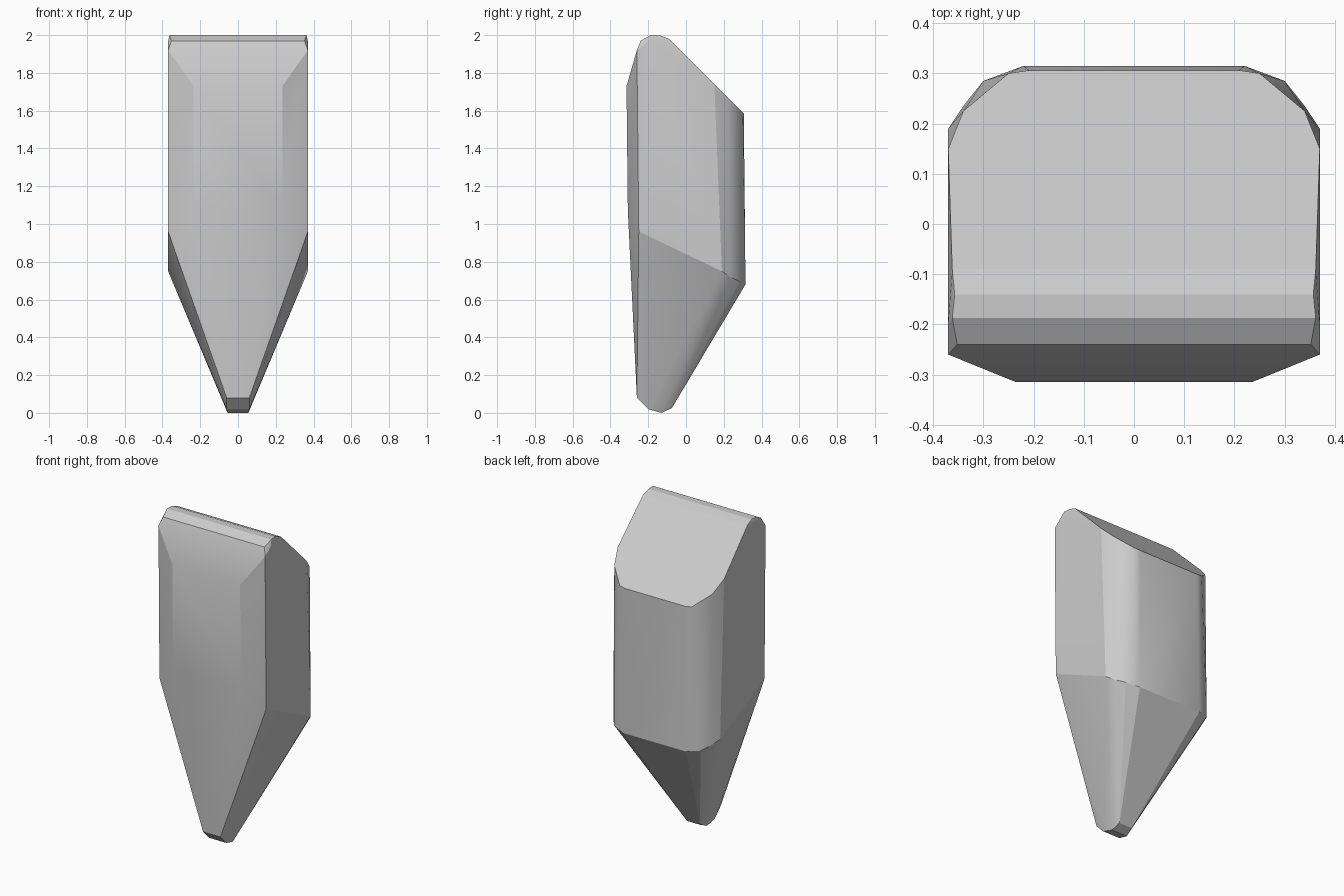
import bpy, bmesh, math

if "Cube" in bpy.data.objects:
    bpy.data.objects.remove(bpy.data.objects["Cube"])

# Half outline of the stake; every point is mirrored across x
front_panel = [(.235, -.315, 1.73), (.235, -.308, 1.075)]
front_corner = [(.37, -.26, 1.92), (.37, -.25, .96)]
rounded_top = [(.352, -.24, 1.97), (.37, -.20, 1.97), (.362, -.187, 2.0),
               (.357, -.14, 2.0), (.362, -.09, 1.98)]
slope_edge = [(.37, .15, 1.74), (.34, .225, 1.665), (.25, .30, 1.59), (.21, .306, 1.585)]
back_corner = [(.37, .19, .75), (.34, .235, .72), (.30, .285, .695), (.22, .315, .68)]
blunt_tip = [(.06, -.26, .08), (.06, -.20, .02), (.055, -.13, 0), (.045, -.075, .025)]

bm = bmesh.new()
for group in (front_panel, front_corner, rounded_top, slope_edge, back_corner, blunt_tip):
    for x, y, z in group:
        for side in (1, -1):
            bm.verts.new((side * x, y, z))

# Convex skin around the outline points
hull = bmesh.ops.convex_hull(bm, input=bm.verts[:])
loose = [v for v in bm.verts if not v.link_faces]
bmesh.ops.delete(bm, geom=loose, context='VERTS')
bmesh.ops.dissolve_limit(bm, angle_limit=math.radians(1.5), verts=bm.verts[:], edges=bm.edges[:])
bmesh.ops.recalc_face_normals(bm, faces=bm.faces[:])

mesh = bpy.data.meshes.new("stone_stake")
bm.to_mesh(mesh)
bm.free()
stake = bpy.data.objects.new("stone_stake", mesh)
bpy.context.collection.objects.link(stake)
bpy.context.view_layer.objects.active = stake
stake.select_set(True)
bpy.ops.object.shade_smooth_by_angle(angle=math.radians(20))
